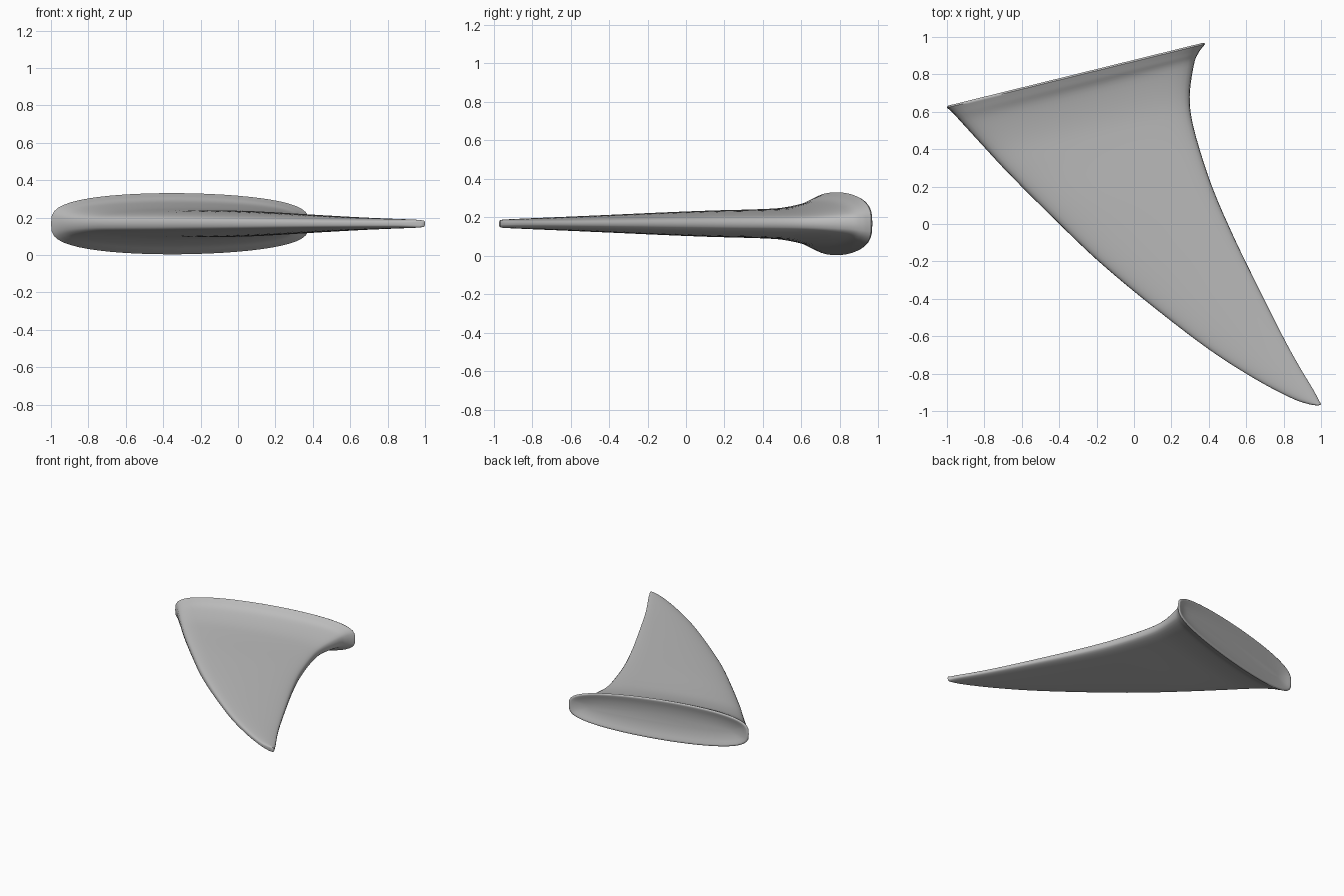
import bpy, bmesh, math
from mathutils import Vector

if "Cube" in bpy.data.objects:
    bpy.data.objects.remove(bpy.data.objects["Cube"])

MID_Z = 0.167
SIDES = 56
STEPS = 5

# Sections from root to tip: leading x, y, trailing x, y, half thickness
stations = [
    (-1.0, 0.622, 0.38, 0.962, 0.165),
    (-0.965, 0.59, 0.345, 0.915, 0.146),
    (-0.91, 0.53, 0.32, 0.85, 0.115),
    (-0.80, 0.41, 0.298, 0.68, 0.086),
    (-0.67, 0.27, 0.32, 0.51, 0.076),
    (-0.45, 0.05, 0.41, 0.22, 0.069),
    (-0.20, -0.19, 0.52, -0.04, 0.059),
    (0.08, -0.425, 0.64, -0.29, 0.048),
    (0.40, -0.67, 0.79, -0.59, 0.036),
    (0.65, -0.83, 0.88, -0.755, 0.029),
    (0.84, -0.93, 0.955, -0.88, 0.024),
    (0.93, -0.962, 0.99, -0.945, 0.021),
    (0.975, -0.97, 1.0, -0.963, 0.018),
]


def smooth_path(points):
    """Pass a smooth curve through the section values."""
    pts = [Vector(p) for p in points]
    out = []
    for i in range(len(pts) - 1):
        b, c = pts[i], pts[i + 1]
        a = pts[i - 1] if i else b * 2 - c
        d = pts[i + 2] if i + 2 < len(pts) else c * 2 - b
        for k in range(STEPS):
            t = k / STEPS
            out.append(b + (c - a) * (t / 2)
                       + (a * 2 - b * 5 + c * 4 - d) * (t * t / 2)
                       + (b * 3 - a - c * 3 + d) * (t ** 3 / 2))
    out.append(pts[-1])
    return out


def add_ring(bm, section, inset=0.0, push=0.0):
    """Blunt, streamlined cross-section; push moves it out past the root."""
    lead, trail = Vector(section[0:2]), Vector(section[2:4])
    chord = (trail - lead).normalized()
    out = Vector((-chord.y, chord.x)) * push
    lead, trail = lead + chord * inset + out, trail - chord * inset + out
    half = section[4] - inset
    ring = []
    for i in range(SIDES):
        a = math.tau * i / SIDES
        u = (1 - math.cos(a)) / 2
        s = math.sin(a)
        h = math.copysign(abs(s) ** 0.62, s) if abs(s) > 1e-6 else 0
        p = lead.lerp(trail, u)
        ring.append(bm.verts.new((p.x, p.y, MID_Z + half * h * (1.03 - 0.08 * u))))
    return ring


bm = bmesh.new()
root, tip = stations[0], stations[-1]

# Dished root face and its rounded rim, then the blade, then the blunt tip
rings = [add_ring(bm, root, inset, push) for inset, push in
         ((0.13, -0.015), (0.08, -0.01), (0.04, 0.0), (0.02, 0.007),
          (0.01, 0.009), (0.003, 0.006))]
rings += [add_ring(bm, s) for s in smooth_path(stations)]
rings.append(add_ring(bm, tip, 0.006, -0.003))

for r, q in zip(rings, rings[1:]):
    for i in range(SIDES):
        j = (i + 1) % SIDES
        bm.faces.new((r[i], r[j], q[j], q[i]))
bm.faces.new(rings[0])
bm.faces.new(rings[-1])
bmesh.ops.recalc_face_normals(bm, faces=bm.faces)

mesh = bpy.data.meshes.new("fin")
bm.to_mesh(mesh)
bm.free()
fin = bpy.data.objects.new("fin", mesh)
bpy.context.collection.objects.link(fin)

# Plain grey finish
grey = bpy.data.materials.new("plain grey")
grey.use_nodes = True
colour = (0.5, 0.5, 0.5, 1)
grey.diffuse_color = colour
grey.node_tree.nodes["Principled BSDF"].inputs["Base Color"].default_value = colour
mesh.materials.append(grey)

bpy.context.view_layer.objects.active = fin
fin.select_set(True)
bpy.ops.object.shade_smooth_by_angle(angle=math.radians(50))
